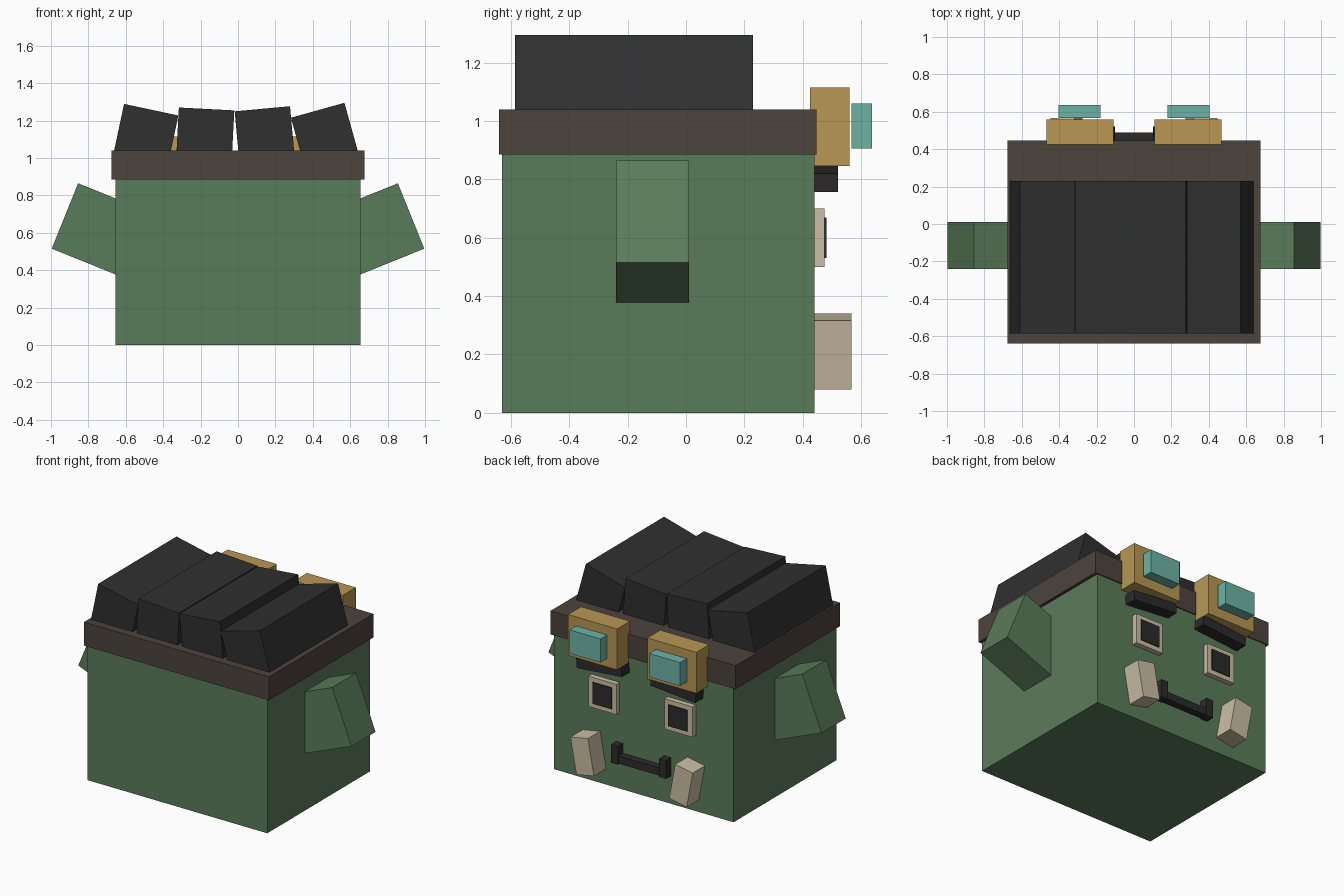
import bpy
import bmesh
import math
from mathutils import Matrix

if "Cube" in bpy.data.objects:
    bpy.data.objects.remove(bpy.data.objects["Cube"])


def material(name, rgb):
    m = bpy.data.materials.new(name)
    m.diffuse_color = (*rgb, 1.0)
    m.use_nodes = True
    m.node_tree.nodes["Principled BSDF"].inputs["Base Color"].default_value = m.diffuse_color
    return m


GREEN = material("skin green", (0.102, 0.200, 0.102))
BROWN = material("band brown", (0.075, 0.056, 0.047))
HAIR = material("hair charcoal", (0.029, 0.029, 0.029))
BLACK = material("feature black", (0.026, 0.023, 0.023))
GOLD = material("goggle gold", (0.48, 0.31, 0.087))
TEAL = material("lens teal", (0.155, 0.45, 0.38))
BONE = material("bone tan", (0.60, 0.51, 0.37))


def box(name, x, y, z, mat, tilt=0.0):
    """Box from (min, max) ranges, tilted about its centre in the XZ plane
    (positive tilt raises the +x end)."""
    bm = bmesh.new()
    size = [r[1] - r[0] for r in (x, y, z)]
    bmesh.ops.create_cube(bm, size=1.0, matrix=Matrix.Diagonal((*size, 1.0)))
    me = bpy.data.meshes.new(name)
    bm.to_mesh(me)
    bm.free()
    me.materials.append(mat)
    ob = bpy.data.objects.new(name, me)
    ob.location = [(r[0] + r[1]) / 2 for r in (x, y, z)]
    ob.rotation_euler[1] = -math.radians(tilt)
    bpy.context.collection.objects.link(ob)
    return ob


def pair(name, x, y, z, mat, tilt=0.0):
    """Mirrored left and right copies of a box."""
    box("right_" + name, x, y, z, mat, tilt)
    box("left_" + name, (-x[1], -x[0]), y, z, mat, -tilt)


def around(c, size):
    return (c - size / 2, c + size / 2)


# Head block and the band around its top
box("head", (-0.655, 0.655), (-0.63, 0.44), (0, 0.89), GREEN)
box("head_band", (-0.675, 0.675), (-0.64, 0.447), (0.885, 1.04), BROWN)

# Ears, tilted up and sunk into the sides
pair("ear", around(0.740, 0.40), (-0.24, 0.01), around(0.615, 0.377), GREEN, 22)

# Four hair slabs, placed by the middle of the top edge and a tilt
slabs = [(-0.464, 1.258, -12.0), (-0.168, 1.262, -3.0),
         (0.130, 1.263, 5.3), (0.426, 1.255, 15.5)]
height = 0.30
for i, (tx, tz, tilt) in enumerate(slabs):
    a = math.radians(tilt)
    cx = tx + math.sin(a) * height / 2
    cz = tz - math.cos(a) * height / 2
    box(f"hair_slab_{i + 1}", around(cx, 0.297), (-0.585, 0.23),
        around(cz, height), HAIR, tilt)

# Goggles with raised lenses
pair("goggle", (0.11, 0.467), (0.425, 0.56), (0.845, 1.115), GOLD)
pair("lens", (0.178, 0.403), (0.567, 0.637), (0.905, 1.06), TEAL)

# Brows, lower at the outer ends
pair("brow", around(0.27, 0.33), (0.437, 0.52), around(0.802, 0.063), BLACK, -4.9)

# Eyes
pair("eye_frame", (0.175, 0.38), (0.43, 0.475), (0.50, 0.70), BONE)
pair("pupil", (0.207, 0.345), (0.474, 0.482), (0.53, 0.67), BLACK)

# Mouth bar with upturned corners
box("mouth_bar", (-0.16, 0.16), (0.43, 0.488), (0.19, 0.24), BLACK)
pair("mouth_corner", (0.15, 0.20), (0.43, 0.495), (0.185, 0.305), BLACK)

# Tusks leaning outward
pair("tusk", around(0.36, 0.13), (0.43, 0.567), around(0.21, 0.24), BONE, -10.5)
